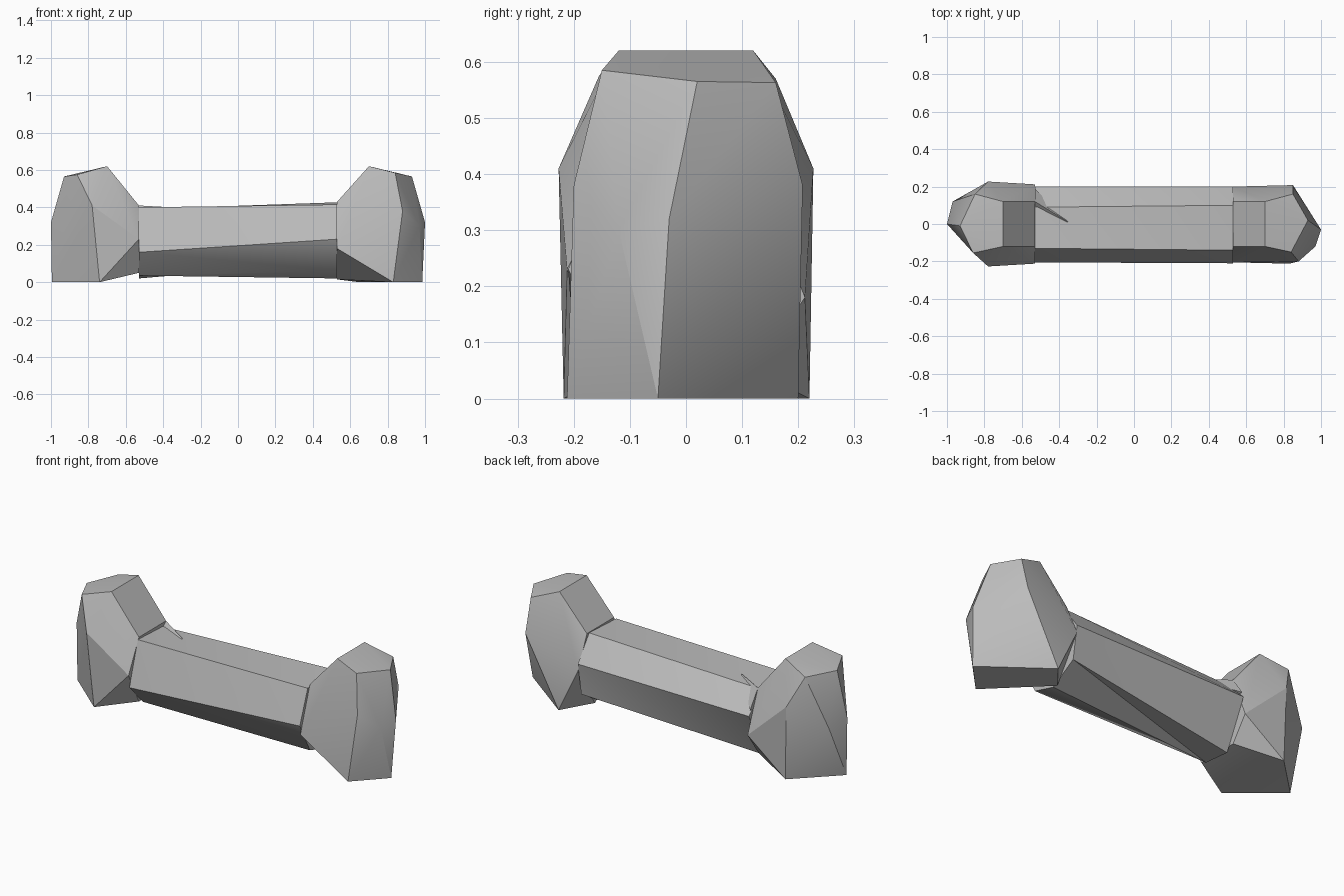
import bpy
import bmesh
import math

default_cube = bpy.data.objects.get("Cube")
if default_cube:
    bpy.data.objects.remove(default_cube, do_unlink=True)

# Single bare grey material
grey = bpy.data.materials.new("plain_grey")
grey.use_nodes = True
grey_colour = (0.5, 0.5, 0.5, 1)
grey.diffuse_color = grey_colour
grey.node_tree.nodes["Principled BSDF"].inputs["Base Color"].default_value = grey_colour


def finish(name, bm, sharp_angle):
    """Turn the geometry into a shaded object."""
    bmesh.ops.recalc_face_normals(bm, faces=bm.faces[:])
    mesh = bpy.data.meshes.new(name)
    bm.to_mesh(mesh)
    bm.free()
    obj = bpy.data.objects.new(name, mesh)
    bpy.context.collection.objects.link(obj)
    mesh.materials.append(grey)
    bpy.ops.object.select_all(action="DESELECT")
    obj.select_set(True)
    bpy.context.view_layer.objects.active = obj
    bpy.ops.object.shade_smooth_by_angle(angle=math.radians(sharp_angle))


def faceted_solid(name, points):
    """Wrap a convex low-poly skin around a few corner points."""
    bm = bmesh.new()
    for point in points:
        bm.verts.new(point)
    bmesh.ops.convex_hull(bm, input=bm.verts[:])
    bmesh.ops.delete(bm, geom=[v for v in bm.verts if not v.link_faces], context="VERTS")
    finish(name, bm, 26)


def pair(x, y, z):
    """Front and back corners at the same place."""
    return [(x, -y, z), (x, y, z)]


def weight_head(name, side, crown, shoulder, girdle, base, neck):
    corners = crown + shoulder + girdle + base + neck
    faceted_solid(name, [(side * x, y, z) for x, y, z in corners])


def twisted_bar(name, half_length, start, end):
    """Join two sections with triangles; a repeated corner becomes a fan."""
    bm = bmesh.new()
    corners = {}

    def ring(x, section):
        for y, z in section:
            if (x, y, z) not in corners:
                corners[x, y, z] = bm.verts.new((x, y, z))
        return [corners[x, y, z] for y, z in section]

    first, last = ring(-half_length, start), ring(half_length, end)
    count = len(first)
    for i in range(count):
        j = (i + 1) % count
        for triangle in ((first[i], first[j], last[i]), (first[j], last[j], last[i])):
            if len(set(triangle)) == 3:
                bm.faces.new(triangle)
    for cap in (first, last):
        bm.faces.new(list(dict.fromkeys(cap)))
    finish(name, bm, 35)


# Weight on the right-hand end of the model
weight_head(
    "right_weight", -1,
    crown=pair(.7, .12, .62),
    shoulder=[(.86, -.155, .575), (.93, -.01, .565), (.85, .16, .57)],
    girdle=pair(.78, .227, .41) + [(1, 0, .32), (.97, .12, .3)],
    base=[(.74, -.218, 0), (.995, 0, 0), (.77, .22, 0)],
    neck=pair(.53, .12, .41) + pair(.53, .12, .05) + [(.53, -.212, .23), (.53, .212, .18)],
)

# Small spur where the right weight runs into the handle
faceted_solid("neck_spur", [
    (-.53, .12, .41), (-.53, .19, .31), (-.53, 0, .3), (-.35, .01, .4),
])

# Weight on the left-hand end, with a skewed base
weight_head(
    "left_weight", 1,
    crown=pair(.7, .12, .62),
    shoulder=[(.84, -.15, .585), (.93, .02, .565), (.85, .16, .563)],
    girdle=[(.88, -.2, .38), (1, -.03, .32), (.97, -.12, .3), (.85, .208, .38)],
    base=[(.83, -.212, 0), (.985, -.05, 0), (.65, .2, 0)],
    neck=pair(.53, .12, .43) + [(.53, -.205, .18), (.53, .2, .25), (.53, .05, .015)],
)

# Handle, twisted a little from end to end
keel = (-.085, .035)
twisted_bar(
    "handle", .53,
    start=[(-.13, .4), (.09, .39), (.2, .28), (.075, .02), keel, keel, (-.205, .16)],
    end=[(-.14, .415), (.1, .427), (.2, .29), (.17, .11),
         (.02, .02), (-.12, .06), (-.21, .23)],
)
